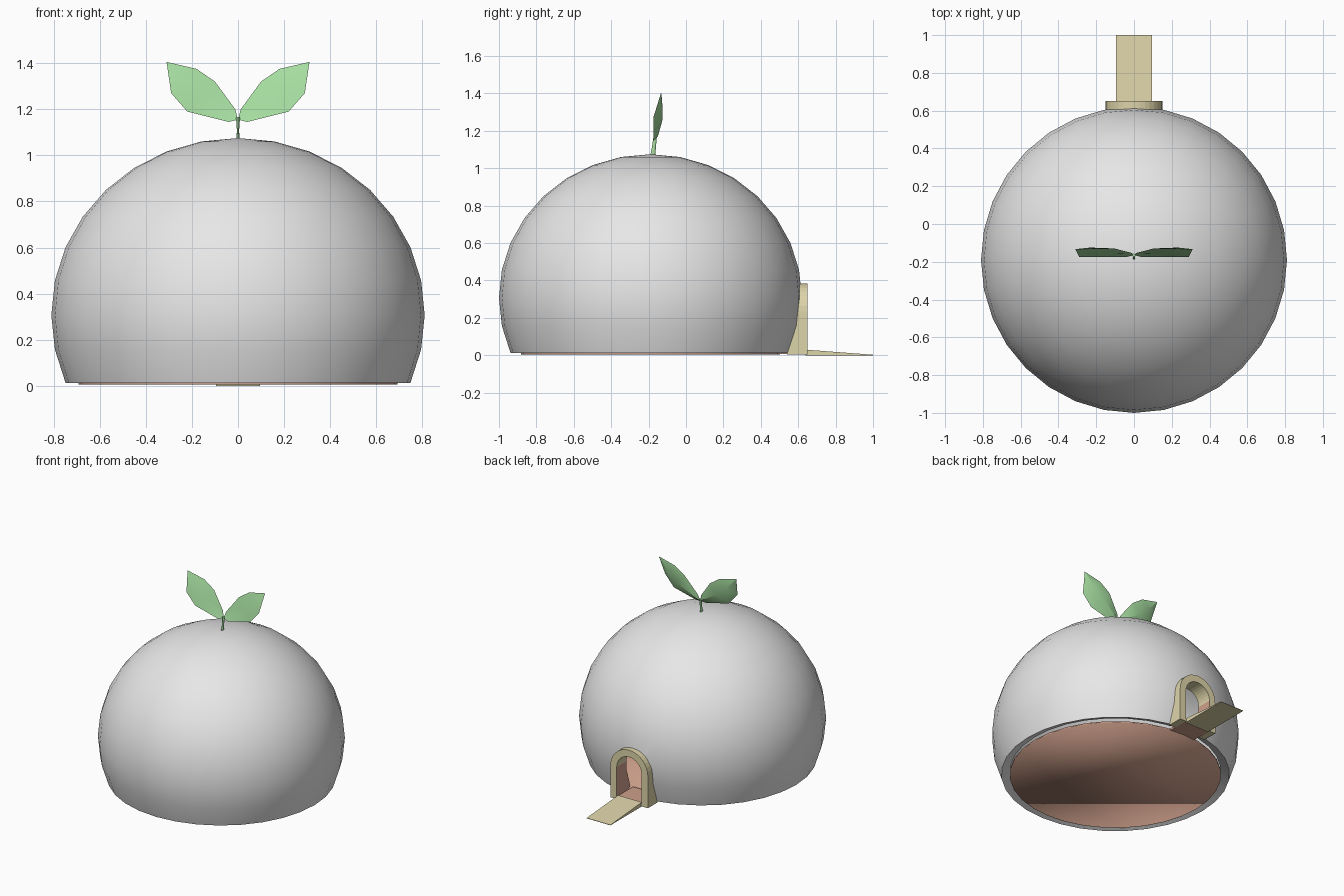
import bpy, bmesh
from math import sin, cos, pi
from mathutils import Vector

old = bpy.data.objects.get("Cube")
if old:
    bpy.data.objects.remove(old, do_unlink=True)


def material(name, rgb):
    m = bpy.data.materials.new(name)
    m.use_nodes = True
    m.diffuse_color = (*rgb, 1)
    node = next(n for n in m.node_tree.nodes if n.type == 'BSDF_PRINCIPLED')
    node.inputs["Base Color"].default_value = (*rgb, 1)
    return m


GREY = material("pale_grey", (0.8, 0.8, 0.8))
TAN = material("sand", (0.73, 0.66, 0.4))
BROWN = material("clay_brown", (0.62, 0.35, 0.26))
GREEN = material("leaf_green", (0.39, 0.74, 0.36))

CY = -0.19          # dome centre in y
CZ = 0.307          # dome equator height
SPRING = 0.235      # height where the door arch starts


def finish(name, bm, mats, smooth=None):
    bmesh.ops.recalc_face_normals(bm, faces=bm.faces)
    mesh = bpy.data.meshes.new(name)
    bm.to_mesh(mesh)
    bm.free()
    ob = bpy.data.objects.new(name, mesh)
    bpy.context.collection.objects.link(ob)
    for m in mats:
        mesh.materials.append(m)
    if smooth is not None:
        smooth_by_angle(ob, smooth)
    return ob


def activate(ob):
    bpy.ops.object.select_all(action='DESELECT')
    ob.select_set(True)
    bpy.context.view_layer.objects.active = ob


def smooth_by_angle(ob, angle):
    activate(ob)
    bpy.ops.object.shade_smooth_by_angle(angle=angle)


def arch(r, bottom, y, steps=16):
    pts = [(r, y, bottom)]
    pts += [(r * cos(pi * i / steps), y, SPRING + r * sin(pi * i / steps))
            for i in range(steps + 1)]
    return pts + [(-r, y, bottom)]


def prism(bm, loop, offset):
    """Closed solid from a planar loop pushed along an offset."""
    a = [bm.verts.new(p) for p in loop]
    b = [bm.verts.new(Vector(p) + Vector(offset)) for p in loop]
    bm.faces.new(a)
    bm.faces.new(b[::-1])
    n = len(a)
    for i in range(n):
        j = (i + 1) % n
        bm.faces.new((a[j], a[i], b[i], b[j]))


# Hollow dome: outer rings upward, inner rings back down, joined at the rim
SEG, RINGS = 32, 10
bm = bmesh.new()


def dome_rings(rx, rz):
    rings = []
    for k in range(RINGS, 0, -1):
        t = pi * k / 16
        rings.append([bm.verts.new((rx * sin(t) * sin(2 * pi * s / SEG),
                                    CY + rx * sin(t) * cos(2 * pi * s / SEG),
                                    CZ + rz * cos(t))) for s in range(SEG)])
    return rings, bm.verts.new((0, CY, CZ + rz))


outer, outer_top = dome_rings(0.81, 0.768)
inner, inner_top = dome_rings(0.747, 0.765 - 0.06)
for i in range(SEG):
    j = (i + 1) % SEG
    for rings, top in ((outer, outer_top), (inner, inner_top)):
        for lo, hi in zip(rings, rings[1:]):
            bm.faces.new((lo[i], lo[j], hi[j], hi[i]))
        bm.faces.new((rings[-1][i], rings[-1][j], top))
    bm.faces.new((outer[0][i], outer[0][j], inner[0][j], inner[0][i]))
dome = finish("dome_wall", bm, [GREY, BROWN])

# Doorway cut through the back of the wall
bm = bmesh.new()
prism(bm, arch(0.102, -0.1, 0.3), (0, 0.5, 0))
for f in bm.faces:
    f.material_index = 1
cutter = finish("doorway_cutter", bm, [GREY, BROWN])
cutter.hide_render = True
cut = dome.modifiers.new("doorway", 'BOOLEAN')
cut.operation = 'DIFFERENCE'
cut.solver = 'EXACT'
cut.object = cutter
activate(dome)
bpy.ops.object.modifier_apply(modifier=cut.name)
bpy.data.objects.remove(cutter, do_unlink=True)
smooth_by_angle(dome, 0.6)

# Floor disc
bm = bmesh.new()
prism(bm, [(0.692 * sin(2 * pi * i / SEG), CY + 0.692 * cos(2 * pi * i / SEG), 0.005)
           for i in range(SEG)], (0, 0, 0.01))
finish("floor", bm, [BROWN], pi)

# Door frame: arch ring, with clay coloured inner sides
bm = bmesh.new()
loops = [[bm.verts.new(p) for p in arch(r, 0.005, y)]
         for r, y in ((0.15, 0.65), (0.1, 0.65), (0.1, 0.54), (0.15, 0.54))]
for k in range(4):
    a, b = loops[k], loops[(k + 1) % 4]
    for i in range(len(a) - 1):
        f = bm.faces.new((a[i], a[i + 1], b[i + 1], b[i]))
        if k == 1 and f.calc_center_median().z < SPRING:
            f.material_index = 1
for end in (0, -1):
    bm.faces.new([loop[end] for loop in loops])
finish("door_frame", bm, [TAN, BROWN])

# Threshold and ramp, extruded across from side profiles
for name, mat, half, profile in (
        ("threshold", BROWN, 0.1, [(0.46, 0.006), (0.648, 0.006), (0.648, 0.022), (0.46, 0.022)]),
        ("ramp", TAN, 0.095, [(0.64, 0.0), (1.0, 0.0), (1.0, 0.003), (0.64, 0.03)])):
    bm = bmesh.new()
    prism(bm, [(-half, y, z) for y, z in profile], (2 * half, 0, 0))
    finish(name, bm, [mat])

# Stem: tapered and leaning slightly
bm = bmesh.new()
rows = []
for y, z, rx, ry in ((-0.18, 1.05, 0.007, 0.015), (-0.172, 1.11, 0.005, 0.011),
                     (-0.165, 1.165, 0.009, 0.009)):
    rows.append([bm.verts.new((rx * cos(pi * i / 4), y + ry * sin(pi * i / 4), z))
                 for i in range(8)])
for a, b in zip(rows, rows[1:]):
    for i in range(8):
        bm.faces.new((a[i], a[(i + 1) % 8], b[(i + 1) % 8], b[i]))
bm.faces.new(rows[0])
bm.faces.new(rows[-1])
finish("stem", bm, [GREEN], 0.8)

# Leaves: cross rows of upper edge, lower edge and a rib on either side
UPPER = [(0.012, 1.2), (0.1, 1.32), (0.18, 1.375)]
LOWER = [(0.04, 1.145), (0.1, 1.148), (0.22, 1.19), (0.29, 1.27)]
ROWS = list(zip(UPPER, (LOWER[0], LOWER[2], LOWER[3])))
for side, name in ((1, "left_leaf"), (-1, "right_leaf")):
    bm = bmesh.new()
    base = bm.verts.new((0, -0.165, 1.155))
    tip = bm.verts.new((side * 0.31, -0.133, 1.405))
    rows = []
    for (ux, uz), (lx, lz) in ROWS:
        mx, mz = (ux + lx) / 2, (uz + lz) / 2
        back = -0.15 + 0.17 * min(mx, 0.17)
        rows.append([bm.verts.new((side * x, y, z)) for x, y, z in (
            (ux, back - 0.008, uz), (mx, -0.158, mz),
            (lx, -0.175, lz), (mx, back - 0.004, mz))])
    for i in range(4):
        j = (i + 1) % 4
        bm.faces.new((base, rows[0][i], rows[0][j]))
        bm.faces.new((tip, rows[-1][i], rows[-1][j]))
        for a, b in zip(rows, rows[1:]):
            bm.faces.new((a[i], a[j], b[j], b[i]))
    finish(name, bm, [GREEN], 0.6)
